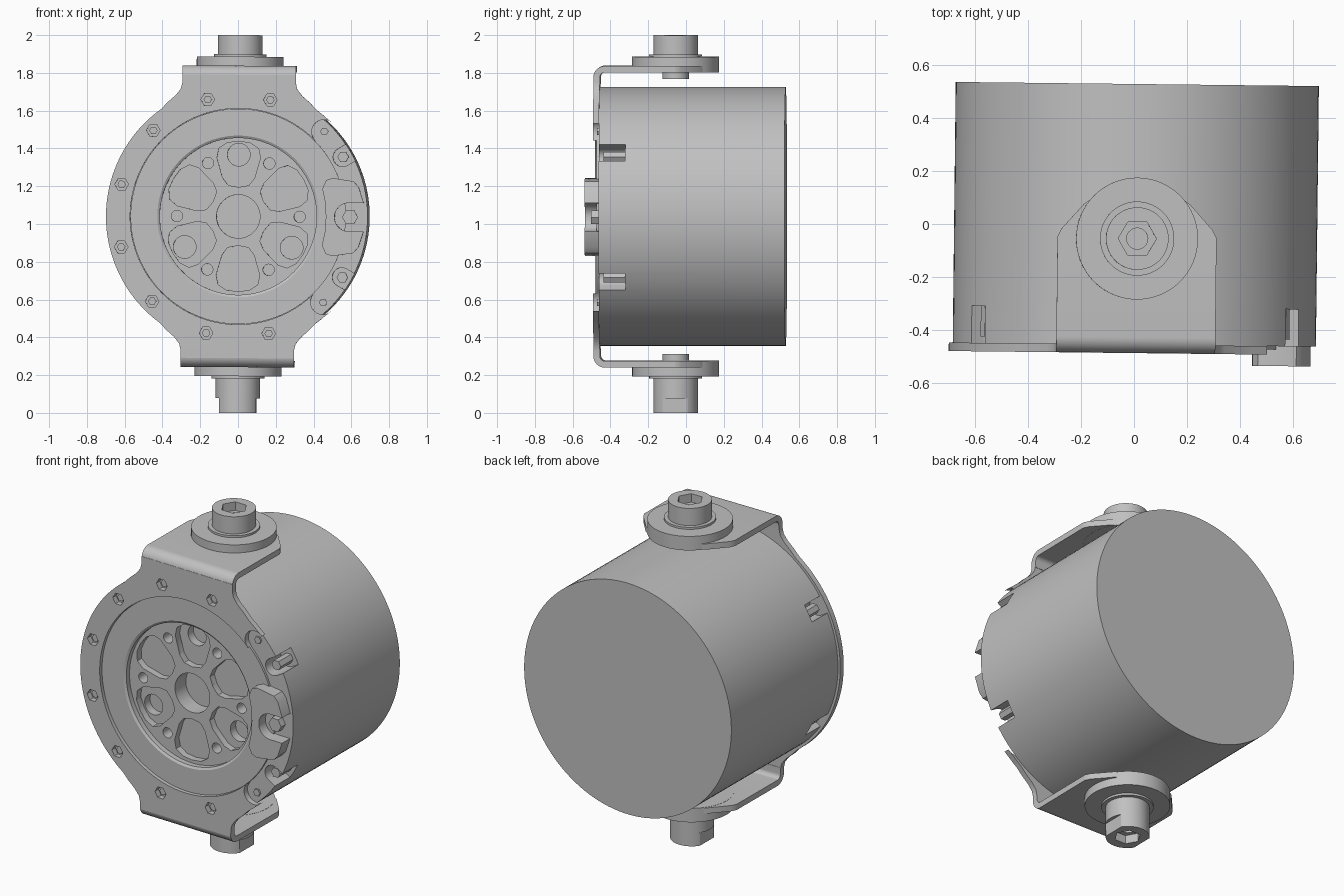
import bpy, bmesh, math
from math import sin, cos, pi, radians
from mathutils import Matrix, Vector

if "Cube" in bpy.data.objects:
    bpy.data.objects.remove(bpy.data.objects["Cube"], do_unlink=True)

steel = bpy.data.materials.new("grey_metal")
steel.use_nodes = True
GREY = (0.53, 0.53, 0.53, 1)
steel.diffuse_color = GREY
steel.node_tree.nodes["Principled BSDF"].inputs["Base Color"].default_value = GREY

CZ = 1.04          # height of the housing axis
BY = -0.055        # y of the pivot bolts
parts = []


def finish(name, bm):
    bmesh.ops.recalc_face_normals(bm, faces=bm.faces)
    mesh = bpy.data.meshes.new(name)
    bm.to_mesh(mesh)
    bm.free()
    mesh.materials.append(steel)
    ob = bpy.data.objects.new(name, mesh)
    bpy.context.collection.objects.link(ob)
    parts.append(ob)
    return ob


def prism(name, pts, axis, a, b):
    """Extrude a flat outline along an axis from a to b."""
    place = {"x": lambda u, v, w: (w, u, v),
             "y": lambda u, v, w: (u, w, v),
             "z": lambda u, v, w: (u, v, w)}[axis]
    bm = bmesh.new()
    rings = [[bm.verts.new(place(u, v, w)) for u, v in pts] for w in (a, b)]
    n = len(pts)
    for ring in rings:
        bm.faces.new(ring)
    for i in range(n):
        j = (i + 1) % n
        bm.faces.new((rings[0][i], rings[0][j], rings[1][j], rings[1][i]))
    return finish(name, bm)


def lathe_y(name, profile, n=128):
    """Revolve (radius, y) points about the housing axis."""
    bm = bmesh.new()
    verts = [bm.verts.new((r, y, CZ)) for r, y in profile]
    edges = [bm.edges.new(p) for p in zip(verts, verts[1:])]
    bmesh.ops.spin(bm, geom=verts + edges, cent=(0, 0, CZ), axis=(0, 1, 0),
                   angle=2 * pi, steps=n)
    bmesh.ops.remove_doubles(bm, verts=bm.verts, dist=1e-5)
    return finish(name, bm)


def cut(ob, cutter):
    mod = ob.modifiers.new("cut", "BOOLEAN")
    mod.operation, mod.solver, mod.object = "DIFFERENCE", "EXACT", cutter
    bpy.context.view_layer.objects.active = ob
    bpy.ops.object.modifier_apply(modifier=mod.name)
    parts.remove(cutter)
    bpy.data.objects.remove(cutter, do_unlink=True)


def arc(cx, cy, r, a0, a1, n):
    return [(cx + r * cos(radians(a0 + (a1 - a0) * i / n)),
             cy + r * sin(radians(a0 + (a1 - a0) * i / n))) for i in range(n + 1)]


def circle(cx, cy, r, n=32):
    return arc(cx, cy, r, 0, 360, n)[:-1]


def polar(r, deg):
    return r * cos(radians(deg)), CZ + r * sin(radians(deg))


def turned(pts, deg):
    """Turn an outline about the housing axis, +x pointing outwards."""
    c, s = cos(radians(deg)), sin(radians(deg))
    return [(u * c - v * s, CZ + u * s + v * c) for u, v in pts]


# Housing with a raised face and a recessed centre
housing = lathe_y("housing", [
    (0, 0.528), (0.685, 0.528), (0.685, -0.455), (0.57, -0.455), (0.57, -0.468),
    (0.428, -0.468), (0.415, -0.46), (0.415, -0.43), (0, -0.43)])
half = [(0.155, 0), (0.165, 0.055), (0.205, 0.085), (0.31, 0.115),
        (0.36, 0.105), (0.39, 0.06), (0.397, 0)]
pocket = half + [(u, -v) for u, v in half[-2:0:-1]]
for k in range(6):
    cut(housing, prism("cutter", turned(pocket, 30 + 60 * k), "y", -0.6, -0.39))
    cut(housing, prism("cutter", circle(*polar(0.325, 60 * k), 0.03, 20), "y", -0.6, -0.36))
for deg in (90, 210, 330):
    cut(housing, prism("cutter", circle(*polar(0.327, deg), 0.06), "y", -0.6, -0.34))
cut(housing, prism("cutter", circle(0, CZ, 0.115, 48), "y", -0.6, -0.33))

# Open slots in the housing rim, with a screw in each
slot = arc(0.635, 0, 0.05, 90, 270, 12) + [(0.8, -0.05), (0.8, 0.05)]
for deg in (30, 150, 210, 330):
    cut(housing, prism("cutter", turned(slot, deg), "y", -0.6, -0.315))
    prism("slot_screw", circle(*polar(0.638, deg), 0.03, 6), "y", -0.43, -0.3)

# Open ring plate with necks leading to the bracket arms
NECK = 0.30
tab = arc(0.6375, 0, 0.065, 180, 0, 10)
upper = turned(tab, 45)
shoulder = [polar(0.70, a) for a in (48, 51, 54)]
shoulder += [(0.375, CZ + 0.605), (0.335, CZ + 0.64), (0.308, CZ + 0.675), (NECK, CZ + 0.71)]
corner = [(NECK, CZ + 0.75)]
right_top = shoulder + corner
left_top = [(-x, z) for x, z in reversed(right_top)]
left_arc = [polar(0.70, a) for a in range(130, 231, 2)]
flip = lambda pts: [(x, 2 * CZ - z) for x, z in reversed(pts)]
inner = [polar(0.572, a) for a in range(-48, -313, -3)]
outline = upper + right_top + left_top + left_arc + flip(left_top) + flip(right_top) \
    + flip(upper) + inner
ring = prism("ring_plate", outline, "y", -0.487, -0.455)
for k in range(1, 11):
    cut(ring, prism("cutter", circle(*polar(0.64, 15 + 30 * k), 0.036, 6), "y", -0.6, -0.4))
    prism("ring_screw", circle(*polar(0.64, 15 + 30 * k), 0.022, 6), "y", -0.465, -0.45)

# Bracket arms, pivot washers and bolts, above and below
R, T, H = 0.06, 0.034, 0.798
bend_out = arc(-0.487 + R, H - R, R, 180, 90, 10)
bend_in = arc(-0.487 + R, H - R, R - T, 90, 180, 10)
elbow = [(-0.487, 0.70)] + bend_out + [(BY, H), (BY, H - T)] + bend_in + [(-0.487 + T, 0.70)]
arm_half = [(NECK, BY - 0.01), (NECK, -0.05), (0.285, -0.02), (0.2, 0.075), (0.17, 0.095)]
arm_end = arm_half + [(-x, y) for x, y in reversed(arm_half)]
for side, s in (("upper", 1), ("lower", -1)):
    prism(side + "_arm", [(y, CZ + s * z) for y, z in elbow], "x", -NECK, NECK)
    prism(side + "_arm_end", arm_end, "z", CZ + s * (H - T), CZ + s * H)
    lv = lambda d: CZ + s * (H + d)
    prism(side + "_pivot_washer", circle(0, BY, 0.23, 64), "z", lv(-0.035), lv(0.048))
    prism(side + "_thin_washer", circle(0, BY, 0.14, 48), "z", lv(0.04), lv(0.06))
    prism(side + "_pivot_nut", circle(0, BY, 0.07), "z", lv(-0.07), lv(-0.03))
    tip = 2.0 if s > 0 else 0.0
    head = circle(0, BY, 0.118, 48)
    if s > 0:
        bolt = prism("upper_bolt", head, "z", lv(0.05), tip)
    else:
        # Two wrench flats near the tip
        bolt = prism("lower_bolt", head, "z", 0.0, lv(0.05))
        for sx in (-1, 1):
            flat = [(sx * 0.098, -0.3), (sx * 0.2, -0.3), (sx * 0.2, 0.2), (sx * 0.098, 0.2)]
            cut(bolt, prism("cutter", flat, "z", -0.1, 0.077))
    cut(bolt, prism("cutter", circle(0, BY, 0.072, 6), "z", tip - s * 0.05, tip + s * 0.1))
    cut(bolt, prism("cutter", circle(0, BY, 0.04, 20), "z", tip - s * 0.08, tip + s * 0.1))

# Notched clamp block with its nut
top = [(0.465, 0), (0.46, 0.08), (0.445, 0.15), (0.465, 0.195), (0.5, 0.207),
       (0.61, 0.19), (0.637, 0.16), (0.665, 0.075)]
top += arc(0.585, 0, 0.075, 90, 170, 8)
block = [(u, CZ + v) for u, v in top] + [(u, CZ - v) for u, v in reversed(top[1:])]
prism("clamp_block", block, "y", -0.53, -0.45)
prism("clamp_nut", circle(0.592, CZ, 0.042, 6), "y", -0.495, -0.45)

# Slight overall tilt, then smooth shading with sharp edges kept
pivot = Vector((0.005, -0.1, 1.0))
tilt = (Matrix.Translation(pivot) @ Matrix.Rotation(radians(-0.65), 4, "Z")
        @ Matrix.Rotation(radians(0.4), 4, "Y") @ Matrix.Translation(Vector((0, 0.1, -1.0))))
bpy.ops.object.select_all(action="DESELECT")
for ob in parts:
    ob.data.transform(tilt)
    ob.select_set(True)
bpy.context.view_layer.objects.active = parts[0]
bpy.ops.object.shade_smooth_by_angle(angle=radians(30))
